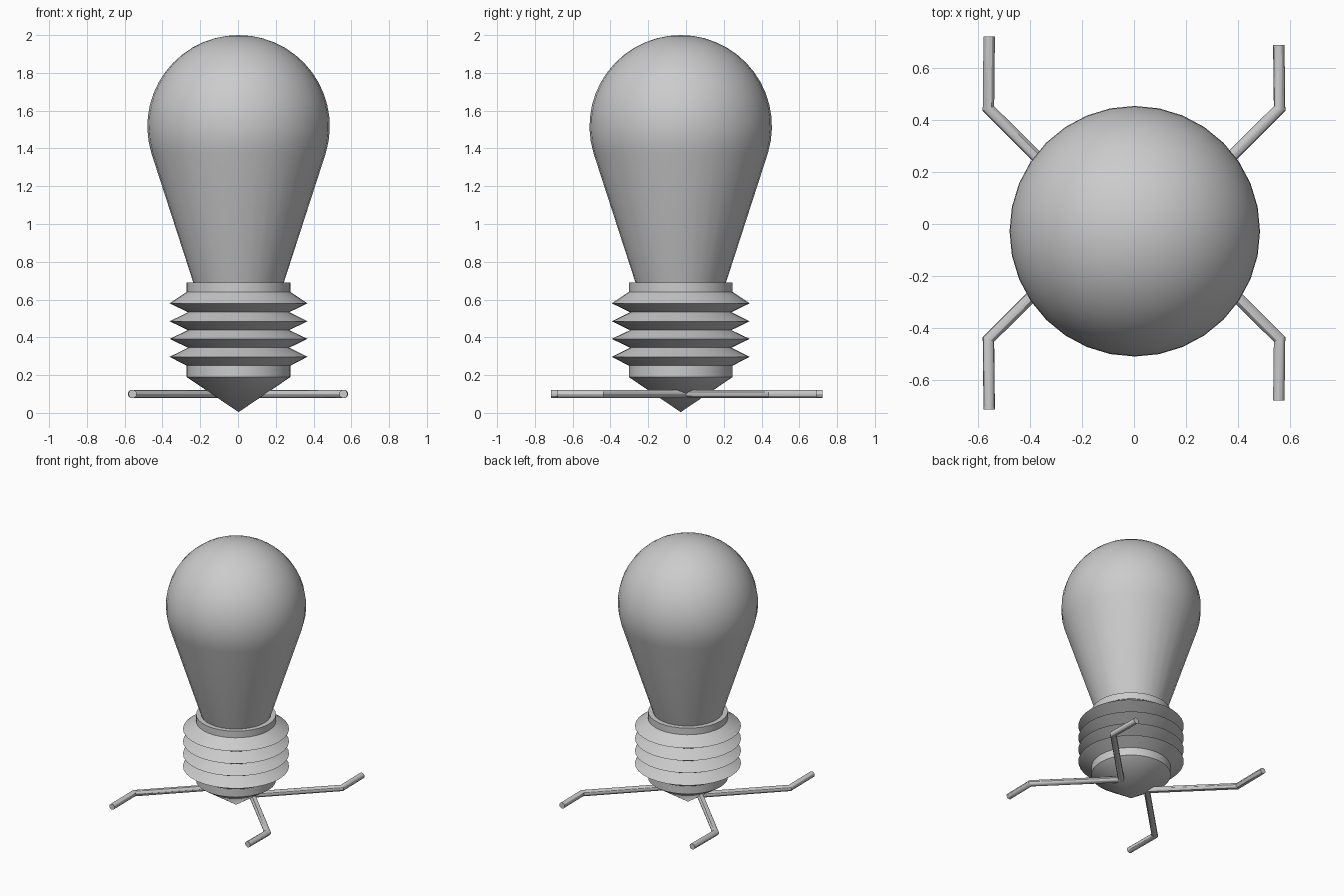
import bpy, bmesh, math
from mathutils import Vector

if "Cube" in bpy.data.objects:
    bpy.data.objects.remove(bpy.data.objects["Cube"])

CX, CY = 0.003, -0.028      # bulb axis
SEG = 32


def finish(name, bm, angle):
    bmesh.ops.remove_doubles(bm, verts=bm.verts, dist=1e-5)
    bmesh.ops.recalc_face_normals(bm, faces=bm.faces)
    mesh = bpy.data.meshes.new(name)
    bm.to_mesh(mesh)
    bm.free()
    obj = bpy.data.objects.new(name, mesh)
    bpy.context.collection.objects.link(obj)
    bpy.ops.object.select_all(action='DESELECT')
    obj.select_set(True)
    bpy.context.view_layer.objects.active = obj
    bpy.ops.object.shade_smooth_by_angle(angle=math.radians(angle))
    return obj


def skin(bm, rings):
    for a, b in zip(rings, rings[1:]):
        n = len(a)
        for i in range(n):
            j = (i + 1) % n
            bm.faces.new((a[i], a[j], b[j], b[i]))


def lathe(name, profile, angle):
    bm = bmesh.new()
    rings = [[bm.verts.new((CX + r * math.cos(2 * math.pi * i / SEG),
                            CY + r * math.sin(2 * math.pi * i / SEG), z))
              for i in range(SEG)] for r, z in profile]
    skin(bm, rings)
    return finish(name, bm, angle)


def wire(name, points, radius, sides=12):
    """Sweep a round tube with mitred corners along a path lying flat."""
    bm = bmesh.new()
    pts = [Vector(p) for p in points]
    rings = []
    for k, p in enumerate(pts):
        d_in = (p - pts[k - 1]).normalized() if k else None
        d_out = (pts[k + 1] - p).normalized() if k < len(pts) - 1 else None
        d_in, d_out = d_in or d_out, d_out or d_in
        t = (d_in + d_out).normalized()
        side = Vector((-t.y, t.x, 0)) / t.dot(d_out)
        rings.append([bm.verts.new(
            p + radius * (side * math.cos(a) + Vector((0, 0, 1)) * math.sin(a)))
            for a in (2 * math.pi * i / sides for i in range(sides))])
    skin(bm, rings)
    bm.faces.new(rings[0])
    bm.faces.new(rings[-1])
    return finish(name, bm, 30)


# Glass bulb: round head, straight taper to the neck
R, ZC = 0.483, 1.517
arc = [(R * math.cos(a), ZC + R * math.sin(a))
       for a in (math.radians(90 - 107 * i / 14) for i in range(15))]
arc[0] = (0, 2.0)
lathe("glass_bulb", arc + [(0.238, 0.685)], 40)

# Screw base: collar, four thread ridges, pointed contact
profile = [(0.236, 0.69), (0.275, 0.69), (0.275, 0.64)]
for z in (0.58, 0.485, 0.392, 0.297):
    profile += [(0.365, z), (0.268, z - 0.047)]
profile[-1] = (0.275, 0.25)
profile += [(0.275, 0.19), (0.0, 0.004)]
lathe("screw_base", profile, 35)

# Wire legs: one bent wire on each side, both passing through the contact
for name, s, back, front in (("right_wire_legs", 1, 0.69, -0.68),
                             ("left_wire_legs", -1, 0.722, -0.715)):
    wire(name, [(s * 0.558, back, 0.1), (s * 0.561, 0.445, 0.1),
                (s * 0.115, 0, 0.1),
                (s * 0.561, -0.445, 0.1), (s * 0.558, front, 0.1)], 0.022)
